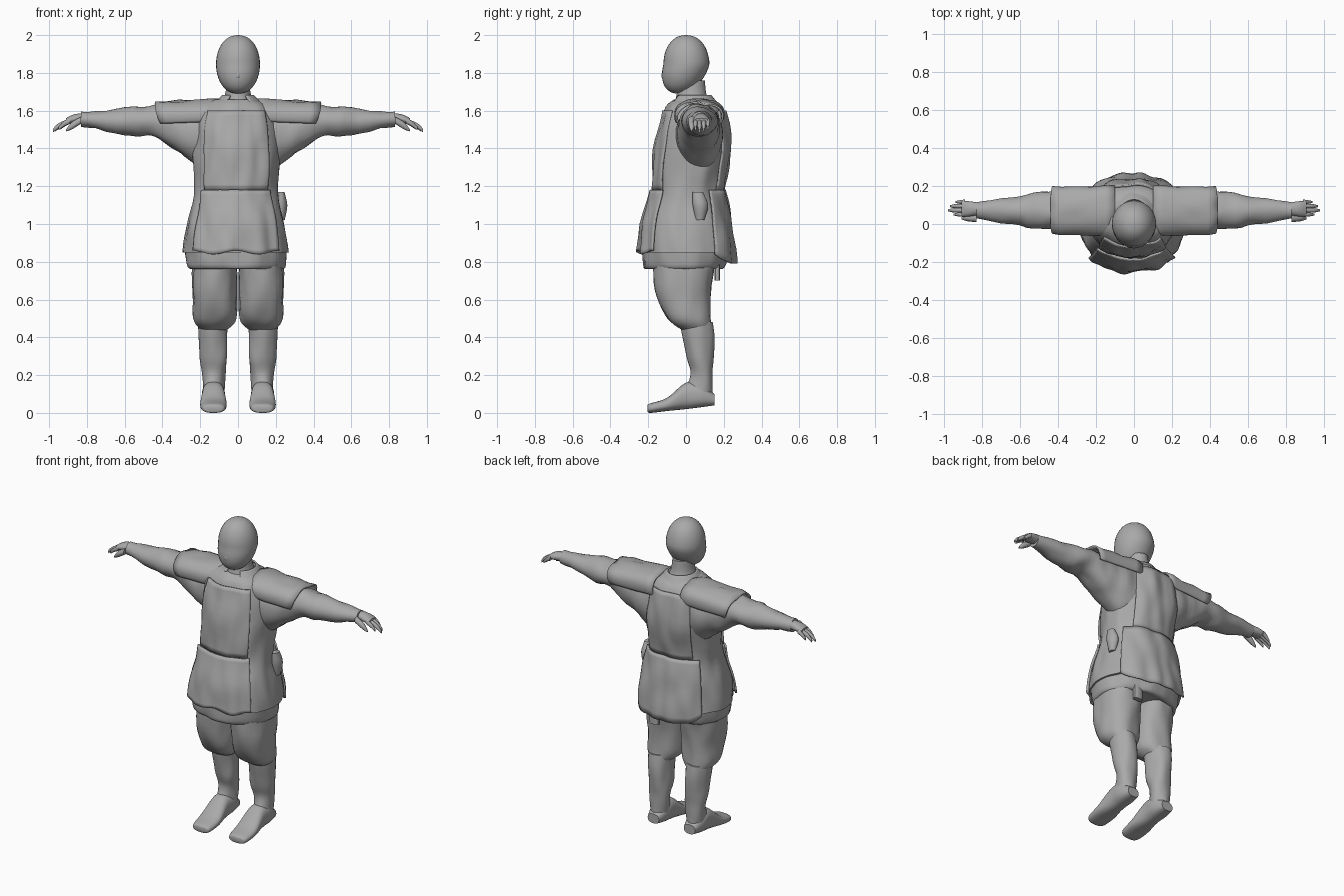
import bpy, bmesh
from math import cos, sin, pi, radians
from mathutils import Vector, noise

if "Cube" in bpy.data.objects:
    bpy.data.objects.remove(bpy.data.objects["Cube"])

GREY = (.4, .4, .4, 1)
mat = bpy.data.materials.new("clay grey")
mat.use_nodes = True
mat.diffuse_color = GREY
mat.node_tree.nodes["Principled BSDF"].inputs["Base Color"].default_value = GREY


def spline(keys, steps):
    """Smoothly interpolate between neighbouring key sections."""
    keys = [Vector(key) for key in keys]
    padded = [keys[0]] + keys + [keys[-1]]
    rows = []
    for before, start, end, after in zip(padded, padded[1:], padded[2:], padded[3:]):
        leave, arrive = (end - before) / 2, (after - start) / 2
        for step in range(steps):
            t = step / steps
            ease = t * t * (3 - 2 * t)
            rows.append(start.lerp(end, ease) + leave * t * (1 - t) ** 2 - arrive * t * t * (1 - t))
    return rows + [keys[-1]]


def loft(name, axis, keys, middle=0, segments=32, steps=5, arc=None, power=2,
         fold=0, grow=0, thickness=0, mirror=False, hem=None):
    """Skin rounded sections; each key is position, half width, low side, high side."""
    bm = bmesh.new()
    rows = spline(keys, steps)
    first, last = (radians(angle) for angle in arc or (0, 360))
    count = segments + 1 if arc else segments
    rings = []
    for index, (position, half, low, high) in enumerate(rows):
        along = index / (len(rows) - 1)
        ring = []
        for i in range(count):
            part = i / segments
            angle = first + (last - first) * part
            c, s = cos(angle), sin(angle)
            round_off = (abs(c) ** power + abs(s) ** power) ** (-1 / power)
            u = middle + (half + grow) * c * round_off
            v = (low + high) / 2 + ((high - low) / 2 + grow) * s * round_off
            w = position + (hem(part) * along ** 3 if hem else 0)
            place = {"x": lambda a, b, d: Vector((d, a, b)),
                     "y": lambda a, b, d: Vector((a, d, b)),
                     "z": lambda a, b, d: Vector((a, b, d))}[axis]
            point = place(u, v, w)
            wrinkle = noise.noise(Vector((point.x * 14, point.y * 14, point.z * 6)))
            ring.append(bm.verts.new(point + place(c, s, 0) * wrinkle * fold))
        rings.append(ring)
    for lower, upper in zip(rings, rings[1:]):
        for i in range(segments):
            j = (i + 1) % count
            bm.faces.new((lower[i], lower[j], upper[j], upper[i]))
    if not arc:
        bm.faces.new(rings[0])
        bm.faces.new(rings[-1])
    bmesh.ops.recalc_face_normals(bm, faces=bm.faces)
    mesh = bpy.data.meshes.new(name)
    bm.to_mesh(mesh)
    bm.free()
    mesh.materials.append(mat)
    part_object = bpy.data.objects.new(name, mesh)
    bpy.context.collection.objects.link(part_object)
    if thickness:
        solid = part_object.modifiers.new("thickness", "SOLIDIFY")
        solid.thickness = thickness
        solid.offset = 0
    if mirror:
        part_object.modifiers.new("mirror", "MIRROR")
    bpy.ops.object.select_all(action="DESELECT")
    bpy.context.view_layer.objects.active = part_object
    part_object.select_set(True)
    bpy.ops.object.shade_smooth_by_angle(angle=radians(45))


def head_section(angle):
    """A tall ball whose lower half leans forward into the chin."""
    lean = -.04 * max(cos(angle), 0)
    size = .12 * sin(angle) ** .9
    return 1.845 - .155 * cos(angle), size * .97, lean - size, lean + size * 1.03


# Head, nose, neck and collar
loft("head", "z", [head_section(pi * (i + .2) / 12.4) for i in range(13)], steps=2)
loft("nose", "z", [(1.76, .01, -.11, -.08), (1.78, .02, -.13, -.08), (1.83, .01, -.12, -.1)],
     segments=12)
loft("neck", "z", [(1.6, .11, -.08, .15), (1.68, .07, -.05, .11), (1.76, .06, -.05, .1)])
loft("collar", "z", [(1.63, .13, -.09, .17), (1.68, .08, -.05, .13)], arc=(-60, 240),
     thickness=.01)

# Tunic gathered at the waist
TUNIC = [(1.66, .11, -.06, .14), (1.6, .2, -.11, .2), (1.4, .23, -.16, .23),
         (1.18, .22, -.17, .19), (1, .26, -.22, .23), (.85, .28, -.24, .25)]
BIB, SKIRT = TUNIC[1:4], TUNIC[3:]
cloth = dict(middle=-.01, power=2.2, fold=.014)
loft("tunic", "z", TUNIC, segments=64, **cloth)

# Raised bib and skirt panels with shaped hems
panel = dict(cloth, thickness=.01)
loft("front_bib", "z", BIB, arc=(225, 315), grow=.004, **panel)
loft("back_bib", "z", BIB, arc=(50, 130), grow=.006, **panel)
loft("front_skirt_panel", "z", SKIRT, arc=(222, 318), grow=.014,
     hem=lambda part: .01 * cos(part * 4 * pi), **panel)
loft("back_skirt_panel", "z", SKIRT, arc=(35, 140), grow=.012,
     hem=lambda part: .05 * (2 * part - 1) ** 4 - .06, **panel)

# Undercoat hem, pouch and hanging strip
loft("undercoat_hem", "z", [(.88, .27, -.23, .23), (.77, .26, -.22, .2), (.77, .2, -.17, .15)],
     segments=48, **cloth)
loft("waist_pouch", "z", [(1.17, .02, .03, .09), (1.1, .03, .03, .12), (1.02, .02, .05, .1)],
     middle=.23, segments=16, fold=.014)
loft("hanging_strip", "z", [(.84, .03, .15, .18), (.7, .03, .15, .18)], middle=.11,
     segments=12, power=5)

# Wide sleeves and shoulder caps
arm = dict(middle=.07, mirror=True, fold=.014)
loft("sleeve", "x", [(.1, .13, 1.27, 1.64), (.2, .12, 1.3, 1.64), (.33, .11, 1.39, 1.63),
                     (.45, .1, 1.46, 1.63), (.6, .08, 1.47, 1.61), (.83, .04, 1.52, 1.59)], **arm)
loft("shoulder_cap", "x", [(.1, .13, 1.5, 1.66), (.44, .12, 1.49, 1.64)], arc=(-25, 205),
     power=2.3, thickness=.01, hem=lambda part: -.03 * abs(2 * part - 1) ** 3, **arm)

# Hands with curled fingers
loft("palm", "x", [(.8, .03, 1.53, 1.59), (.87, .04, 1.53, 1.58), (.91, .04, 1.53, 1.56)],
     middle=.08, segments=20, mirror=True)
for i, (name, tip) in enumerate(dict(index=.95, middle=.98, ring=.97, little=.94).items()):
    bend = 1.54 - (tip - .89) * .4
    loft(name + "_finger", "x",
         [(.89, .012, 1.53, 1.56), (tip - .03, .011, bend, bend + .03), (tip, .005, bend - .02, bend)],
         middle=.05 + i * .022, segments=10, mirror=True)
loft("thumb", "x", [(.83, .02, 1.53, 1.57), (.88, .015, 1.5, 1.54), (.91, .005, 1.49, 1.5)],
     middle=.03, segments=10, mirror=True)

# Baggy trousers, lower legs and shoes
leg = dict(mirror=True, fold=.014)
loft("trouser_leg", "z", [(.86, .11, -.18, .17), (.65, .12, -.16, .13), (.5, .11, -.1, .13),
                          (.44, .07, -.02, .13)], middle=.125, power=2.4, **leg)
loft("lower_leg", "z", [(.48, .08, -.03, .14), (.3, .07, 0, .15), (.2, .06, .02, .14),
                        (.07, .055, -.02, .14)], middle=.13, **leg)
loft("shoe", "y", [(.15, .04, .04, .1), (.08, .06, .03, .15), (0, .06, .02, .16),
                   (-.1, .07, .01, .08), (-.19, .06, 0, .05), (-.205, .03, .01, .04)],
     middle=.13, power=2.5, mirror=True)
